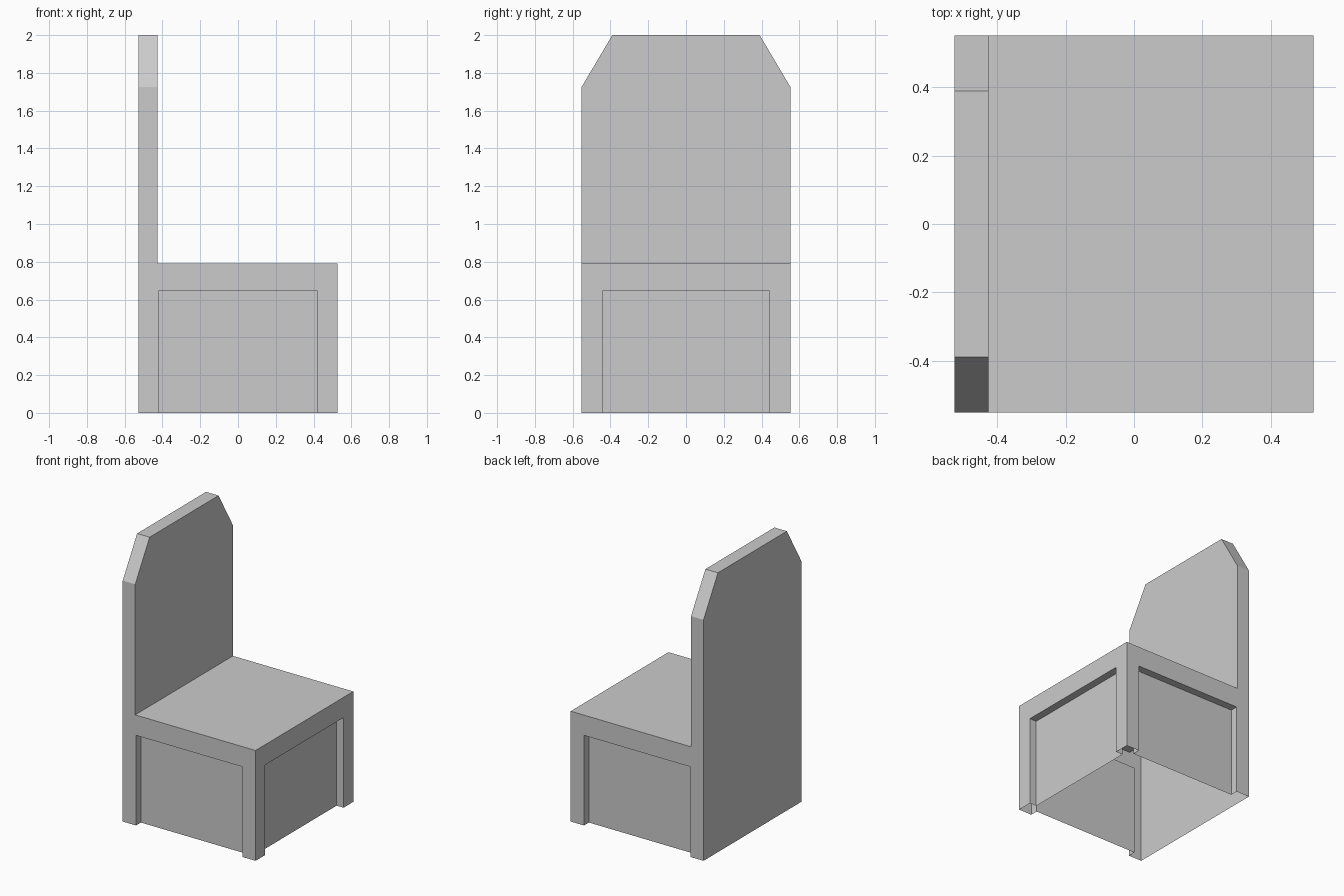
import bpy
import bmesh

if "Cube" in bpy.data.objects:
    bpy.data.objects.remove(bpy.data.objects["Cube"])

HX, HY = 0.526, 0.553          # half depth and half width of the chair
SEAT_Z, BACK_X = 0.79, -0.427  # seat height and front plane of the backrest
OPEN_Z, DEPTH = 0.645, 0.055   # recess height and depth


def add_object(name, bm):
    bmesh.ops.recalc_face_normals(bm, faces=bm.faces[:])
    mesh = bpy.data.meshes.new(name)
    bm.to_mesh(mesh)
    bm.free()
    obj = bpy.data.objects.new(name, mesh)
    bpy.context.collection.objects.link(obj)
    return obj


def box(name, lo, hi):
    bm = bmesh.new()
    bmesh.ops.create_cube(bm, size=1)
    for v in bm.verts:
        v.co = [l + (c + 0.5) * (h - l) for c, l, h in zip(v.co, lo, hi)]
    obj = add_object(name, bm)
    obj.hide_render = True
    return obj


# Chair body: back outline with clipped top corners, extruded along the depth
half = [(HY, 0), (HY, 1.725), (0.39, 2)]
outline = half + [(-y, z) for y, z in reversed(half)]
bm = bmesh.new()
face = bm.faces.new([bm.verts.new((-HX, y, z)) for y, z in outline])
new = bmesh.ops.extrude_face_region(bm, geom=[face])["geom"]
bmesh.ops.translate(bm, vec=(2 * HX, 0, 0),
                    verts=[g for g in new if isinstance(g, bmesh.types.BMVert)])
chair = add_object("chair_body", bm)

# Cutters: space above the seat, then the front panel and both side panels
cutters = [
    box("seat_clearance", (BACK_X, -1, SEAT_Z), (1, 1, 3)),
    box("front_recess", (HX - DEPTH, -0.443, -1), (1, 0.443, OPEN_Z)),
]
for side in (-1, 1):
    y0, y1 = sorted((side * (HY - DEPTH), side))
    cutters.append(box("side_recess", (-0.421, y0, -1), (0.421, y1, OPEN_Z)))

for cutter in cutters:
    mod = chair.modifiers.new(cutter.name, "BOOLEAN")
    mod.operation = "DIFFERENCE"
    mod.solver = "EXACT"
    mod.object = cutter

bpy.context.view_layer.objects.active = chair
for mod in list(chair.modifiers):
    bpy.ops.object.modifier_apply(modifier=mod.name)
for cutter in cutters:
    bpy.data.objects.remove(cutter)

# The shell is open underneath
bm = bmesh.new()
bm.from_mesh(chair.data)
bottom = [f for f in bm.faces if all(abs(v.co.z) < 1e-4 for v in f.verts)]
bmesh.ops.delete(bm, geom=bottom, context="FACES")
bm.to_mesh(chair.data)
bm.free()
